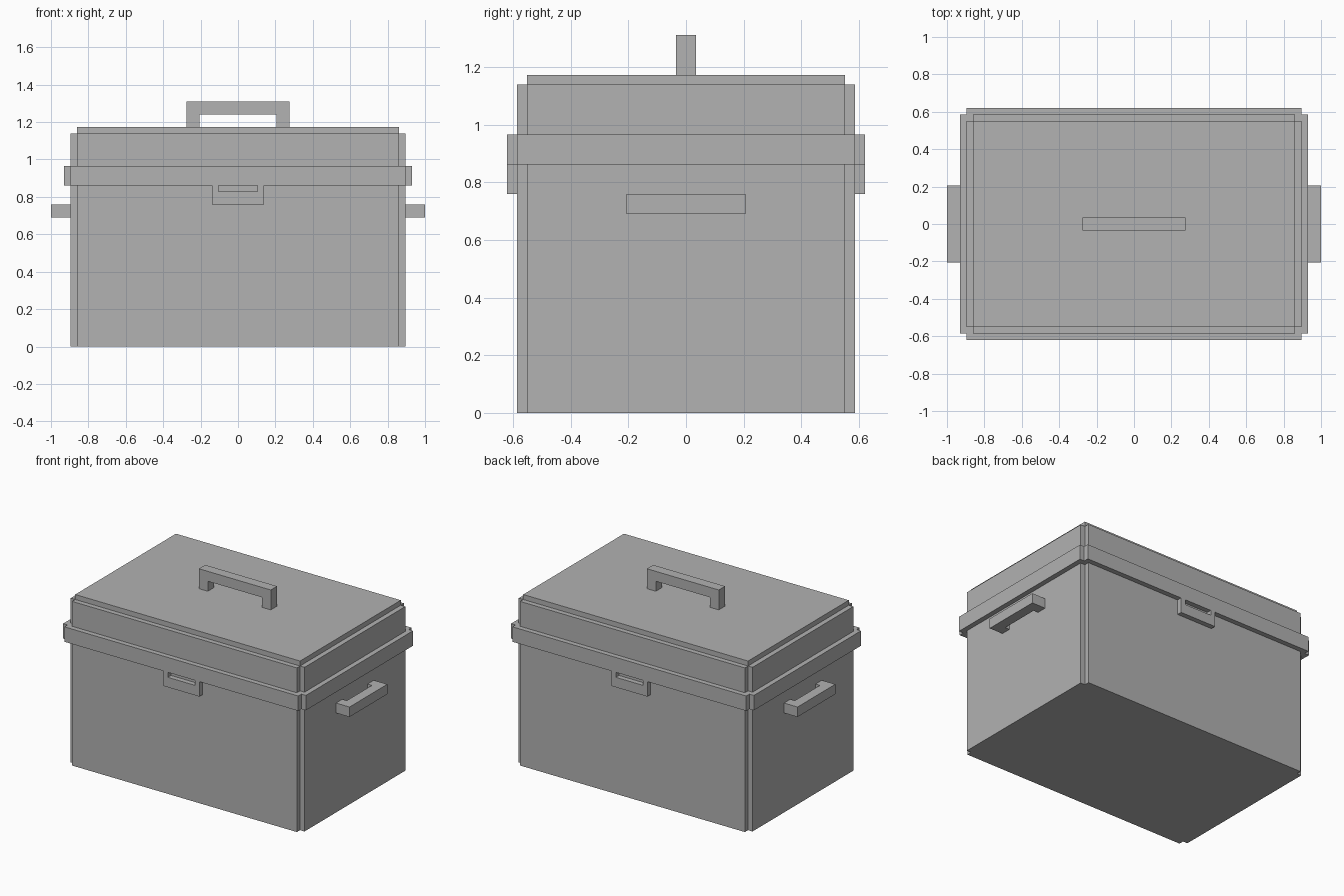
import bpy
import bmesh

# Remove the default cube
cube = bpy.data.objects.get("Cube")
if cube:
    bpy.data.objects.remove(cube, do_unlink=True)

U = 1 / 29  # module that every part is sized by

grey = bpy.data.materials.new("plain grey")
grey.use_nodes = True
colour = (0.445, 0.445, 0.445, 1)
grey.diffuse_color = colour
grey.node_tree.nodes["Principled BSDF"].inputs["Base Color"].default_value = colour


def prism(name, outline, axis, start, end):
    """Extrude a flat outline along an axis; sizes are in modules."""
    def place(a, b, c):
        return {"x": (c, a, b), "y": (a, c, b), "z": (a, b, c)}[axis]

    bm = bmesh.new()
    verts = [bm.verts.new([v * U for v in place(a, b, start)]) for a, b in outline]
    face = bm.faces.new(verts)
    moved = bmesh.ops.extrude_face_region(bm, geom=[face])["geom"]
    shift = [v * U for v in place(0, 0, end - start)]
    bmesh.ops.translate(bm, vec=shift, verts=[g for g in moved if isinstance(g, bmesh.types.BMVert)])
    bmesh.ops.recalc_face_normals(bm, faces=bm.faces)
    mesh = bpy.data.meshes.new(name)
    bm.to_mesh(mesh)
    bm.free()
    mesh.materials.append(grey)
    obj = bpy.data.objects.new(name, mesh)
    bpy.context.collection.objects.link(obj)
    return obj


def notched(x, y):
    """Rectangle with a one-module square notch at every corner."""
    i, j = x - 1, y - 1
    quarter = [(x, j), (i, j), (i, y)]
    half = quarter + [(-a, b) for a, b in reversed(quarter)]
    return half + [(-a, -b) for a, b in half]


def bracket(half, inner, base, inside, top):
    """U-shaped outline: two legs from base joined by a bar ending at top."""
    return [(-half, base), (-half, top), (half, top), (half, base),
            (inner, base), (inner, inside), (-inner, inside), (-inner, base)]


# Box and lid
prism("box_body", notched(26, 17), "z", 0, 25)
prism("lid_rim", notched(27, 18), "z", 25, 28)
prism("lid_body", notched(26, 17), "z", 28, 33)
prism("lid_top_panel", [(-25, -16), (25, -16), (25, 16), (-25, 16)], "z", 33, 34)

# Carrying handle on the lid
prism("top_handle", bracket(8, 6, 34, 36, 38), "y", -1, 1)

# Latches and side handles, one on each side
for side, face in ((-1, "front"), (1, "back")):
    prism(face + "_latch", bracket(4, 3, 25, 24, 22), "y", side * 17, side * 18)

for side, hand in ((1, "left"), (-1, "right")):
    outline = [(side * x, y) for y, x in bracket(6, 4, 26, 27, 29)]
    prism(hand + "_side_handle", outline, "z", 20, 22)
